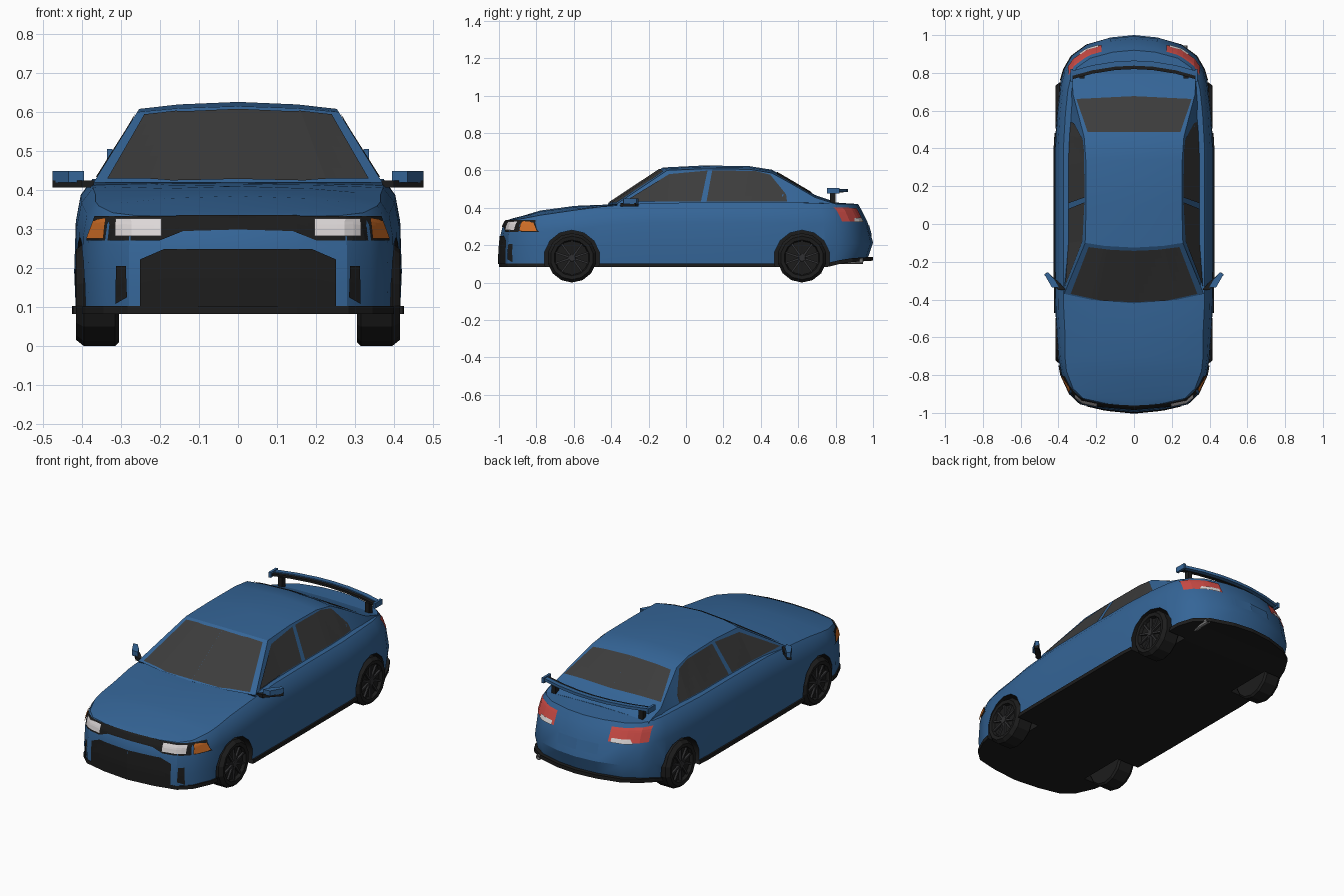
import bpy, bmesh, math
from mathutils import Vector
from mathutils.bvhtree import BVHTree

if "Cube" in bpy.data.objects:
    bpy.data.objects.remove(bpy.data.objects["Cube"])


def material(name, r, g, b):
    m = bpy.data.materials.new(name)
    m.diffuse_color = (r, g, b, 1)
    m.use_nodes = True
    m.node_tree.nodes["Principled BSDF"].inputs["Base Color"].default_value = m.diffuse_color
    return m


BLUE = material("blue_paint", .035, .13, .31)
BLACK = material("black_trim", .012, .012, .012)
GLASS = material("dark_glass", .045, .045, .045)
RIM = material("dark_rim", .03, .03, .032)
RED = material("red_lens", .6, .07, .06)
WHITE = material("clear_lens", .72, .68, .68)
ORANGE = material("orange_lens", .65, .16, .02)
METAL = material("exhaust_metal", .3, .3, .3)


def interp(table, t):
    for (a, u), (b, v) in zip(table, table[1:]):
        if t <= b:
            return u + (v - u) * max(0, (t - a) / (b - a))
    return table[-1][1]


def make(name, verts, faces, mat, solid=True):
    bm = bmesh.new()
    vs = [bm.verts.new(v) for v in verts]
    for f in faces:
        bm.faces.new([vs[i] for i in f])
    if solid:
        bmesh.ops.remove_doubles(bm, verts=bm.verts, dist=1e-4)
        bmesh.ops.recalc_face_normals(bm, faces=bm.faces)
    me = bpy.data.meshes.new(name)
    bm.to_mesh(me)
    bm.free()
    me.materials.append(mat)
    ob = bpy.data.objects.new(name, me)
    bpy.context.collection.objects.link(ob)
    return ob


def loft(name, halves, mat, caps=False):
    """Skin half sections (bottom centre to top centre), mirrored in x."""
    rings = [h + [(-x, y, z) for x, y, z in h[-2:0:-1]] for h in halves]
    n = len(rings[0])
    faces = [(r * n + j, r * n + (j + 1) % n, (r + 1) * n + (j + 1) % n, (r + 1) * n + j)
             for r in range(len(rings) - 1) for j in range(n)]
    if caps:
        faces += [tuple(range(n)), tuple(range((len(rings) - 1) * n, len(rings) * n))]
    return make(name, sum(rings, []), faces, mat)


def prism(name, plan, z0, z1, mat):
    n = len(plan)
    verts = [(x, y, z) for z in (z0, z1) for x, y in plan]
    faces = [tuple(range(n)), tuple(range(n, 2 * n))]
    faces += [(i, (i + 1) % n, n + (i + 1) % n, n + i) for i in range(n)]
    return make(name, verts, faces, mat)


def lathe(name, profile, n, mat, centre):
    """Spin (x, radius) points round the x axis."""
    k = len(profile)
    verts = [(centre[0] + x, centre[1] + r * math.sin(2 * math.pi * i / n),
              centre[2] - r * math.cos(2 * math.pi * i / n)) for i in range(n) for x, r in profile]
    faces = [(i * k + j, i * k + j + 1, (i + 1) % n * k + j + 1, (i + 1) % n * k + j)
             for i in range(n) for j in range(k - 1)]
    return make(name, verts, faces, mat)


# Lower body: sections follow the plan outline
OUT = [(0, -1), (.15, -.985), (.28, -.955), (.34, -.9), (.385, -.8), (.4, -.72), (.41, -.6),
       (.418, -.45), (.42, -.2), (.42, .1), (.42, .4), (.408, .6), (.39, .75), (.37, .82),
       (.33, .89), (.25, .95), (.12, .988), (0, 1)]
FLOOR = [(-1, .09), (.76, .09), (.85, .115), (1, .125)]
SHOULDER = [(-1, .33), (-.9, .342), (-.8, .36), (-.6, .387), (-.4, .412), (-.2, .425),
            (.1, .428), (.6, .428), (.9, .42), (1, .42)]
CROWN = [(-1, 0), (-.95, .01), (-.8, .025), (-.6, .023), (-.45, .01), (-.2, 0), (.6, 0),
         (.8, .01), (1, 0)]
INSET = [(-1, .3), (-.6, 1), (.7, 1), (1, .6)]
LEVELS = [(0, .01, 0, .03), (.3, 0, 0, 0), (.68, .01, .008, .03), (.88, .04, .02, .06),
          (1, .11, .035, .08)]


def body_section(x, y):
    zb, zt, g = interp(FLOOR, y), interp(SHOULDER, y), interp(INSET, y)
    pts = []
    for f, ix, front, rear in LEVELS:
        e = max(0, abs(y) - .5) * 2
        pts.append((x * (1 - ix * g), y + front * e if y < 0 else y - rear * e, zb + f * (zt - zb)))
    tx, ty, tz = pts[-1]
    top = [(tx * k, ty, tz + interp(CROWN, y) * (1 - k * k)) for k in (.85, .5, 0)]
    return [(0, pts[0][1], zb)] + pts + top


body = loft("body", [body_section(*p) for p in OUT], BLUE)

# Black sill and floor pan
sill = loft("sill_and_floor", [[(0, y, interp(FLOOR, y) - .008), (x * 1.014, y, interp(FLOOR, y) - .008),
                                (x * 1.014, y, interp(FLOOR, y) + .013), (0, y, interp(FLOOR, y) + .013)]
                               for x, y in OUT], BLACK)

# Cabin: y, edge height, centre height, forward bow
TAPER = [(-1, 1), (.34, 1), (.46, .985), (.56, .96), (.69, .93), (.8, .88)]
CABIN = [(-.37, .42, .42, .05), (-.1, .6, .615, .025), (.1, .608, .626, 0), (.34, .605, .622, 0),
         (.46, .585, .603, 0), (.56, .53, .545, 0), (.69, .455, .468, 0), (.8, .42, .43, 0)]


def cabin_section(y, ze, zc, bow):
    def side(z):
        return (.37 - .62 * (z - .42)) * interp(TAPER, y)
    mids = [(side(ze) * k, y - bow * (1 - k * k), zc + (ze - zc) * k * k) for k in (1, .6, 0)]
    return [(0, y, .38), (side(.42), y, .38)] + mids


cabin = loft("cabin", [cabin_section(*c) for c in CABIN], BLUE, caps=True)

# Surface used to wrap the glass, lamps and grilles
sv, sf = [], []
for ob in (body, cabin):
    o = len(sv)
    sv += [v.co.copy() for v in ob.data.vertices]
    sf += [[i + o for i in p.vertices] for p in ob.data.polygons]
SURF = BVHTree.FromPolygons(sv, sf)
VIEWS = {"front": (lambda u, v: (u, -3, v), (0, 1, 0)), "rear": (lambda u, v: (u, 3, v), (0, -1, 0)),
         "side": (lambda u, v: (3, u, v), (-1, 0, 0)), "top": (lambda u, v: (u, v, 3), (0, 0, -1))}


def decal(name, view, lows, highs, mat, off=.004, n=6):
    """Panel between two outlines, projected on the surface and mirrored in x."""
    origin, d = VIEWS[view]
    d = Vector(d)
    verts, faces = [], []
    cols = [(Vector(a).lerp(Vector(b), i / n), Vector(c).lerp(Vector(e), i / n))
            for a, b, c, e in zip(lows, lows[1:], highs, highs[1:]) for i in range(n)]
    cols.append((Vector(lows[-1]), Vector(highs[-1])))
    for lo, hi in cols:
        for j in range(n + 1):
            p = Vector(origin(*lo.lerp(hi, j / n)))
            hit, nor, _, _ = SURF.ray_cast(p, d)
            if hit is None:
                hit, nor, _, _ = SURF.find_nearest(p + d * 2.1)
            verts.append(hit + nor * (off if nor.dot(d) < 0 else -off))
    m = n + 1
    for i in range(len(cols) - 1):
        for j in range(n):
            f = (i * m + j, i * m + j + 1, (i + 1) * m + j + 1, (i + 1) * m + j)
            nor = (verts[f[2]] - verts[f[0]]).cross(verts[f[3]] - verts[f[1]])
            faces.append(f if nor.dot(d) < 0 else f[::-1])
    c = len(verts)
    verts += [Vector((-v.x, v.y, v.z)) for v in verts]
    faces += [tuple(i + c for i in f[::-1]) for f in faces]
    return make(name, verts, faces, mat, solid=False)


# Glass
decal("windshield", "top", [(0, -.412), (.17, -.404), (.335, -.368)],
      [(0, -.14), (.12, -.135), (.24, -.12)], GLASS)
decal("rear_window", "top", [(0, .485), (.245, .485)], [(0, .675), (.305, .66)], GLASS)
decal("front_side_windows", "side", [(-.33, .432), (-.1, .432), (.08, .432)],
      [(-.32, .437), (-.09, .578), (.115, .597)], GLASS)
decal("rear_side_windows", "side", [(.11, .432), (.35, .432), (.47, .432), (.54, .432)],
      [(.14, .597), (.37, .595), (.45, .575), (.535, .47)], GLASS)

# Nose: lamp band, lamps, grille and slots
decal("lamp_band", "front", [(0, .298), (.14, .294), (.2, .27), (.385, .27)],
      [(0, .332), (.14, .332), (.2, .332), (.365, .332)], BLACK)
decal("headlamps", "front", [(.195, .28), (.31, .28)], [(.195, .323), (.31, .323)], WHITE, .008)
decal("front_indicators", "front", [(.338, .275), (.382, .275)], [(.333, .325), (.365, .32)], ORANGE, .008)
decal("lower_grille", "front", [(0, .1), (.19, .1), (.25, .1)],
      [(0, .248), (.19, .248), (.25, .222)], BLACK)
decal("bumper_slots", "front", [(.282, .125), (.312, .108)], [(.285, .205), (.31, .205)], BLACK)

# Tail: lamps and plate panel
decal("tail_lamps", "rear", [(.17, .325), (.347, .325)], [(.17, .395), (.343, .4)], RED)
decal("reverse_lamps", "rear", [(.185, .322), (.29, .322)], [(.185, .343), (.275, .343)], WHITE, .008)
decal("plate_panel", "rear", [(0, .25), (.125, .25)], [(0, .305), (.125, .305)], BLUE)

# Wheels and arches
TYRE = [(.305, 0), (.305, .122), (.315, .132), (.395, .132), (.415, .116), (.412, .096),
        (.395, .09), (.395, 0)]
for end, y in (("front", -.61), ("rear", .62)):
    for side, s in (("right", 1), ("left", -1)):
        tag = f"{end}_{side}"
        lathe("tyre_" + tag, [(s * x, r) for x, r in TYRE], 14, BLACK, (0, y, .132))
        lathe("hub_" + tag, [(s * .39, .022), (s * .41, .018), (s * .41, 0)], 10, RIM, (0, y, .132))
        verts, faces = [], []
        for i in range(10):
            a = 2 * math.pi * i / 10
            for x in (.39, .406):
                for r, w in ((.01, -.006), (.092, -.005), (.092, .005), (.01, .006)):
                    verts.append((s * x, y + r * math.sin(a) + w * math.cos(a),
                                  .132 + r * math.cos(a) - w * math.sin(a)))
            o = i * 8
            faces.append((o + 4, o + 5, o + 6, o + 7))
            faces += [(o + j, o + (j + 1) % 4, o + 4 + (j + 1) % 4, o + 4 + j) for j in range(4)]
        make("spokes_" + tag, verts, faces, RIM)
        cutter = lathe("arch_cutter", [(s * .28, 0), (s * .28, .15), (s * .5, .15), (s * .5, 0)],
                       14, BLACK, (0, y, .13))
        cutter.hide_render = True
        for ob in (body, sill):
            mod = ob.modifiers.new("arch", 'BOOLEAN')
            mod.operation, mod.solver, mod.object = 'DIFFERENCE', 'EXACT', cutter
            mod.material_mode = 'TRANSFER'
            bpy.context.view_layer.objects.active = ob
            bpy.ops.object.modifier_apply(modifier=mod.name)
        bpy.data.objects.remove(cutter)

# Mirrors, wing legs and wing end plates
for side, s in (("right", 1), ("left", -1)):
    for name, plan, z0, z1, mat in (
            ("mirror_arm", [(.36, -.35), (.4, -.35), (.475, -.27), (.46, -.255), (.4, -.305)], .406, .424, BLACK),
            ("mirror_cap", [(.395, -.338), (.435, -.335), (.475, -.265), (.455, -.255), (.415, -.3)], .42, .449, BLUE),
            ("wing_leg", [(.262, .77), (.288, .77), (.288, .8), (.262, .8)], .41, .486, BLACK),
            ("wing_end", [(.322, .755), (.336, .755), (.336, .82), (.322, .82)], .475, .505, BLUE)):
        prism(f"{name}_{side}", [(s * x, y) for x, y in plan], z0, z1, mat)

# Curved rear wing in two strips
xs = [-.33, -.22, -.1, 0, .1, .22, .33]
for name, a, b, z0, z1, mat in (("wing_front_strip", 0, .022, .481, .494, BLACK),
                                ("wing_blade", .018, .045, .484, .5, BLUE)):
    prism(name, [(x, .82 - .5 * x * x + a) for x in xs] +
          [(x, .82 - .5 * x * x + b) for x in xs[::-1]], z0, z1, mat)

# Exhaust
pipe = lathe("exhaust", [(-.07, 0), (-.07, .015), (.07, .015), (.07, .011), (.05, .011), (.05, 0)],
             10, METAL, (0, 0, 0))
pipe.rotation_euler = (0, 0, math.pi / 2)
pipe.location = (.27, .875, .115)

# Soft shading on the painted shell
for ob in (body, cabin):
    bpy.ops.object.select_all(action='DESELECT')
    ob.select_set(True)
    bpy.context.view_layer.objects.active = ob
    bpy.ops.object.shade_smooth_by_angle(angle=math.radians(28))
